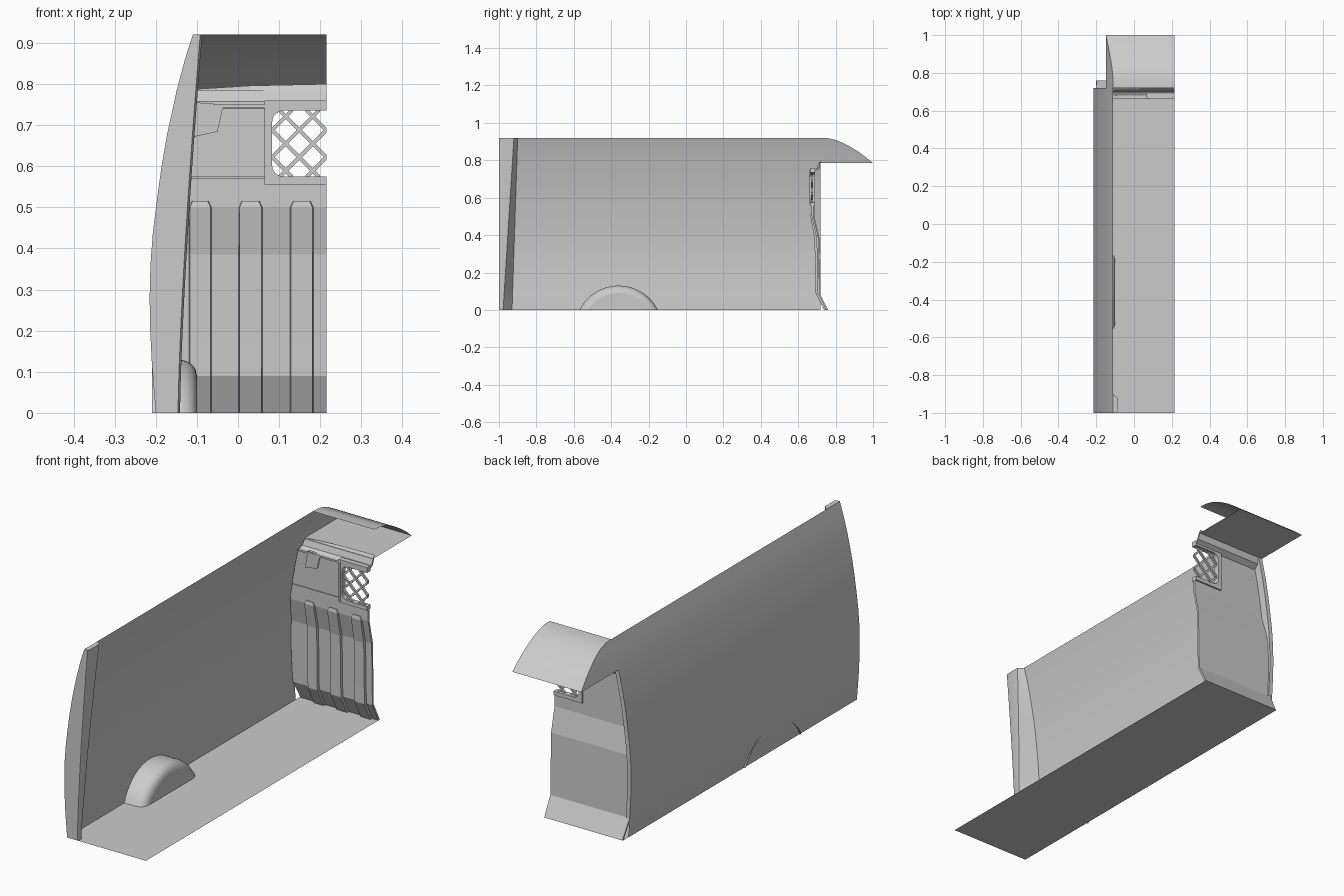
import bpy, bmesh, math

if "Cube" in bpy.data.objects:
    bpy.data.objects.remove(bpy.data.objects["Cube"])

XR, H = 0.215, 0.92          # open centre plane, wall height


def interp(pts, t):
    for (a, u), (b, v) in zip(pts, pts[1:]):
        if t <= b:
            return u + (v - u) * max(0, (t - a)) / (b - a)
    return pts[-1][1]


WALL = [(0, -.2), (.06, -.205), (.12, -.2095), (.2, -.2135), (.28, -.215), (.36, -.213), (.44, -.207),
        (.52, -.197), (.6, -.186), (.68, -.172), (.785, -.149), (.86, -.129), (.92, -.11)]
ROOF = [(.72, .92), (.76, .918), (.80, .909), (.84, .893), (.88, .872), (.92, .847), (.96, .818), (1, .785)]
BULK = [(0, .75), (.09, .704), (.385, .698), (.5, .672), (.74, .672), (.757, .698), (.785, .708)]


def wx(z):
    return interp(WALL, z)


def make(name, verts, faces, smooth=False, angle=30):
    me = bpy.data.meshes.new(name)
    me.from_pydata(verts, [], faces)
    bm = bmesh.new()
    bm.from_mesh(me)
    bmesh.ops.remove_doubles(bm, verts=bm.verts, dist=1e-5)
    bmesh.ops.recalc_face_normals(bm, faces=bm.faces)
    bm.to_mesh(me)
    bm.free()
    ob = bpy.data.objects.new(name, me)
    bpy.context.collection.objects.link(ob)
    if smooth:
        bpy.ops.object.select_all(action='DESELECT')
        ob.select_set(True)
        bpy.context.view_layer.objects.active = ob
        bpy.ops.object.shade_smooth_by_angle(angle=math.radians(angle))
    return ob


def loft(name, rows, closed=False, caps=False, smooth=False):
    n = len(rows[0])
    verts = [p for r in rows for p in r]
    faces = []
    for i in range(len(rows) - 1):
        for j in range(n if closed else n - 1):
            k = (j + 1) % n
            faces.append((i * n + j, i * n + k, (i + 1) * n + k, (i + 1) * n + j))
    if caps:
        faces += [tuple(range(n)), tuple(range((len(rows) - 1) * n, len(rows) * n))]
    return make(name, verts, faces, smooth)


def prism(name, outline, y0, y1):
    """Extrude an (x, z) outline along y."""
    return loft(name, [[(x, y, z) for x, z in outline] for y in (y0, y1)], closed=True, caps=True)


def rect(x0, x1, z0, z1):
    return [(x0, z0), (x1, z0), (x1, z1), (x0, z1)]


# Floor
make("floor", [(-.2, -1, 0), (XR, -1, 0), (XR, .76, 0), (-.2, .76, 0)], [(0, 1, 2, 3)])

# Bowed side wall
levels = [p[0] for p in WALL]
loft("side_wall", [[(wx(z), -1, z), (wx(z), .72, z)] for z in levels], smooth=True)

# Rear door pillar: front face, jamb and slanted return
rows = []
for z in levels:
    t = z / H
    jx = -.146 + .054 * t ** 1.4
    rows.append([(wx(z), -1, z), (jx, -1, z), (jx + .005, -.99, z),
                 (jx + .005, -.978 + .058 * t, z), (wx(z), -.93 + .03 * t, z)])
loft("door_pillar", rows, smooth=True)
make("pillar_cap", rows[-1], [(0, 1, 2, 3, 4)])

# Wheel arch with a rounded inner shoulder
R, cz, cy, seg = .2346, -.1046, -.36, 28
rows = []
for x, d in [(-.209, 0), (-.142, 0), (-.125, .004), (-.112, .012), (-.103, .024), (-.1, .04)]:
    r = R - d
    a = math.acos(-cz / r)
    rows.append([(x, cy + r * math.sin(-a + 2 * a * i / seg), cz + r * math.cos(-a + 2 * a * i / seg))
                 for i in range(seg + 1)])
loft("wheel_arch", rows, smooth=True)
make("wheel_arch_side", rows[-1], [tuple(range(seg + 1))])

# Bulkhead shell, flat at the back
zs = sorted(set([z for z, _ in BULK] + [z for z in levels if z < .785]))
rows = []
for z in zs:
    y = interp(BULK, z)
    x = wx(z) + .004
    rows.append([(x, y, z), (XR, y, z), (XR, y + .01, z), (x, y + .01, z)])
bulkhead = loft("bulkhead", rows, closed=True, caps=True)

# Flange joining the bulkhead to the wall end, and the top lip
loft("bulkhead_flange", [[(wx(z) + .022, interp(BULK, z) + .012, z), (wx(z) + .02, .72, z), (wx(z), .72, z)]
                         for z in zs if z >= .09], smooth=True)
loft("bulkhead_lip", [[(x, .708, .78), (x, .72, zt)] for x, zt in ((-.147, .785), (.03, .796), (XR, .80))])

# Vertical ribs following the bulkhead profile
for i, (a, b) in enumerate(((-.12, -.064), (.001, .06), (.126, .184))):
    rows = []
    for z, d, c in [(0, .012, 0), (.09, .012, 0), (.175, .011, 0), (.385, .011, 0), (.5, .007, 0), (.516, .004, .007)]:
        y = interp(BULK, z)
        rows.append([(a + c, y + .003, z), (a + .003 + c, y - d, z), (b - .003 - c, y - d, z), (b - c, y + .003, z)])
    loft(f"bulkhead_rib_{i + 1}", rows, closed=True, caps=True)

# Upper panel edge trims and end strip
prism("panel_trim_lower", rect(-.182, .066, .57, .576), .668, .68)
prism("panel_trim_upper", rect(-.152, .066, .742, .75), .665, .68)
prism("panel_fold", [(-.115, .67), (-.05, .684), (-.035, .75), (-.1, .755)], .667, .68)

# Window surround with a rounded opening cut through the bulkhead
frame = prism("window_frame", rect(.065, XR, .556, .76), .664, .69)
x0, z0, z1, r = .083, .575, .735, .028
outline = [(.3, z0), (.3, z1)]
for zc, start in ((z1 - r, 90), (z0 + r, 180)):
    for k in range(7):
        a = math.radians(start + 15 * k)
        outline.append((x0 + r + r * math.cos(a), zc + r * math.sin(a)))
cutter = prism("window_cutter", outline, .6, .8)
cutter.hide_render = True
cutter.hide_set(True)
for ob in (bulkhead, frame):
    m = ob.modifiers.new("window", 'BOOLEAN')
    m.operation = 'DIFFERENCE'
    m.object = cutter
    m.solver = 'EXACT'
prism("window_frame_inner_lip", rect(.072, .0755, .563, .75), .661, .67)

# Diagonal safety mesh in the window
w, zm, pitch, n = .0065, .655, .066, 0
for sgn in (1, -1):
    for k in range(-4, 2):
        c = XR + pitch * (k + .5)
        xa, xb = max(x0 - .004, c - .084), min(XR, c + .084)
        if xb - xa < .02:
            continue
        za, zb = zm + sgn * (xa - c), zm + sgn * (xb - c)
        n += 1
        prism(f"mesh_bar_{n}", [(xa, za - w), (xb, zb - w), (xb, zb + w), (xa, za + w)],
              .669 + .001 * sgn, .679 + .001 * sgn)

# Overhead shelf, its curved roof and side
make("overhead_shelf", [(-.149, .715, .785), (XR, .715, .785), (XR, 1, .785), (-.149, 1, .785)], [(0, 1, 2, 3)])
loft("overhead_roof", [[(wx(z), y, z), (XR, y, z)] for y, z in ROOF], smooth=True)
loft("overhead_side", [[(wx(.785 + (z - .785) * k / 4), y, .785 + (z - .785) * k / 4) for k in range(5)]
                       for y, z in ROOF], smooth=True)
